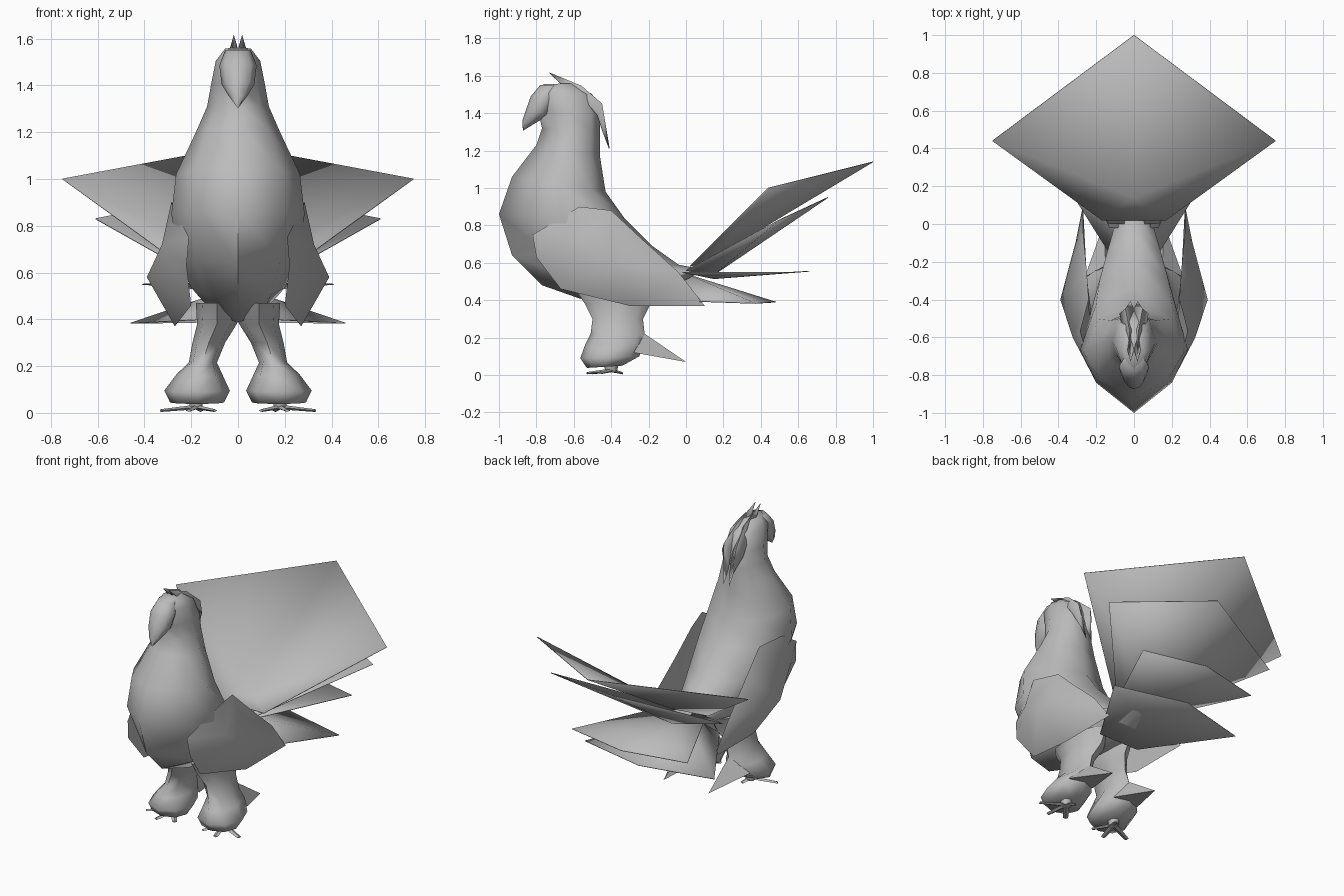
import bpy
import bmesh
from math import sin, cos, pi, radians
from mathutils import Vector

if "Cube" in bpy.data.objects:
    bpy.data.objects.remove(bpy.data.objects["Cube"], do_unlink=True)

GREY = (0.5, 0.5, 0.5, 1)
plumage = bpy.data.materials.new("plain_grey")
plumage.use_nodes = True
plumage.diffuse_color = GREY
bsdf = next(n for n in plumage.node_tree.nodes if n.type == 'BSDF_PRINCIPLED')
bsdf.inputs["Base Color"].default_value = GREY
bsdf.inputs["Roughness"].default_value = 0.8


def finish(name, bm, mirror=False, thick=0, angle=60):
    """Turn a bmesh into a smooth grey object, optionally mirrored in x."""
    bmesh.ops.recalc_face_normals(bm, faces=bm.faces)
    mesh = bpy.data.meshes.new(name)
    bm.to_mesh(mesh)
    bm.free()
    mesh.materials.append(plumage)
    ob = bpy.data.objects.new(name, mesh)
    bpy.context.collection.objects.link(ob)
    bpy.ops.object.select_all(action='DESELECT')
    ob.select_set(True)
    bpy.context.view_layer.objects.active = ob
    bpy.ops.object.shade_smooth_by_angle(angle=radians(angle))
    if thick:
        mod = ob.modifiers.new("thickness", 'SOLIDIFY')
        mod.thickness = thick
        mod.offset = 0
    if mirror:
        ob.modifiers.new("mirror", 'MIRROR')


def loft(name, rings, sides=8, mirror=False, angle=75, keel=0):
    """Skin rings given as (front y, front z, back y, back z, half width, centre x).
    keel sharpens the front of each ring towards a point."""
    bm = bmesh.new()
    loops = []
    for fy, fz, by, bz, w, cx in rings:
        loop = []
        for i in range(sides):
            a = 2 * pi * i / sides
            t = (1 - cos(a)) / 2
            if t < .5:
                t += keel * (min(a, 2 * pi - a) / pi - t)
            loop.append(bm.verts.new((cx + w * sin(a), fy + (by - fy) * t, fz + (bz - fz) * t)))
        loops.append(loop)
    for a, b in zip(loops, loops[1:]):
        for i in range(sides):
            j = (i + 1) % sides
            bm.faces.new((a[i], a[j], b[j], b[i]))
    bm.faces.new(loops[0])
    bm.faces.new(loops[-1])
    finish(name, bm, mirror, angle=angle)


# Body, neck and head in one skin
loft("body", [
    (-.76, 1.555, -.60, 1.56, .055, 0),
    (-.81, 1.51, -.50, 1.50, .095, 0),
    (-.79, 1.41, -.46, 1.40, .115, 0),
    (-.77, 1.32, -.46, 1.30, .132, 0),
    (-.80, 1.23, -.46, 1.17, .18, 0),
    (-.93, 1.06, -.43, 0.98, .265, 0),
    (-1.0, 0.86, -.33, 0.84, .285, 0),
    (-.93, 0.64, -.18, 0.69, .255, 0),
    (-.77, 0.48, -.04, 0.59, .20, 0),
    (-.50, 0.385, .06, 0.57, .15, 0),
    (-.20, 0.40, .13, 0.58, .09, 0),
], keel=.9)

# Hooked beak flowing out of the forehead
loft("beak", [
    (-.78, 1.55, -.66, 1.55, .055, 0),
    (-.83, 1.49, -.68, 1.48, .08, 0),
    (-.855, 1.42, -.73, 1.39, .07, 0),
    (-.875, 1.36, -.80, 1.35, .04, 0),
    (-.872, 1.305, -.866, 1.31, .004, 0),
])


# Folded wings: an outline fanned to an outer bulge and an inner hollow
bm = bmesh.new()
outline = [bm.verts.new(p) for p in [
    (.21, -.82, .75), (.22, -.80, .63), (.20, -.67, .46), (.27, -.30, .37),
    (.27, .10, .37), (.27, -.04, .55), (.25, -.25, .74), (.24, -.40, .88),
    (.285, -.57, .90)]]
bulge = [bm.verts.new(p) for p in [(.325, -.60, .72), (.39, -.40, .58), (.31, -.10, .47)]]
hollow = bm.verts.new((.25, -.28, .58))
n = len(outline)
# which bulge point each outline edge joins
owner = [0, 0, 1, 2, 2, 1, 1, 0, 0]
for i in range(n):
    a, b = outline[i], outline[(i + 1) % n]
    here, nxt = bulge[owner[i]], bulge[owner[(i + 1) % n]]
    bm.faces.new((a, b, here))
    if here != nxt:
        bm.faces.new((here, b, nxt))
    bm.faces.new((b, a, hollow))
finish("wings", bm, mirror=True)


def tail_fan(name, root, base, corner, tip):
    """Pointed sheet of feathers spreading from the rump."""
    bm = bmesh.new()
    r, t = bm.verts.new(root), bm.verts.new(tip)
    bases = []
    for side in (1, -1):
        b, c = [bm.verts.new((side * p[0], p[1], p[2])) for p in (base, corner)]
        bm.faces.new((r, b, c))
        bm.faces.new((r, c, t))
        bases.append(b)
    bm.faces.new((r, *bases))
    finish(name, bm, thick=.004)


# Four tail layers from top to bottom
tail_fan("tail_top", (0, .14, .625), (.17, .02, .58), (.75, .44, 1.0), (0, 1.0, 1.14))
tail_fan("tail_second", (0, .14, .53), (.13, .0, .56), (.61, .50, .83), (0, .76, .95))
tail_fan("tail_third", (0, .15, .515), (.13, -.02, .55), (.41, .57, .55), (0, .66, .555))
tail_fan("tail_bottom", (0, .0, .54), (.14, -.14, .40), (.46, .37, .383), (0, .48, .39))

# Feathered legs
loft("legs", [
    (-.60, 0.47, -.14, 0.47, .09, .09),
    (-.54, 0.38, -.19, 0.38, .085, .09),
    (-.50, 0.30, -.23, 0.30, .07, .125),
    (-.51, 0.22, -.22, 0.21, .06, .15),
    (-.54, 0.16, -.22, 0.17, .098, .165),
    (-.565, 0.09, -.25, 0.10, .14, .175),
    (-.53, 0.038, -.34, 0.05, .115, .175),
], mirror=True)

# Backward feather spur on each leg
bm = bmesh.new()
spur = [bm.verts.new(p) for p in [
    (.15, -.22, .22), (.08, -.28, .12), (.26, -.28, .12), (.16, 0, .07)]]
for i in range(4):
    bm.faces.new([v for k, v in enumerate(spur) if k != i])
finish("leg_spurs", bm, mirror=True, angle=40)

# Feet: thin tapering toes around a short ankle
loft("ankles", [
    (-.44, .06, -.36, .06, .035, .18),
    (-.43, .015, -.37, .015, .03, .18),
], sides=6, mirror=True)
for name, end in (("outer_toes", (.33, -.46)), ("middle_toes", (.21, -.53)),
                  ("inner_toes", (.10, -.50)), ("rear_toes", (.16, -.34))):
    bm = bmesh.new()
    start, stop = Vector((.18, -.40, .025)), Vector((*end, .01))
    side = (stop - start).cross(Vector((0, 0, 1))).normalized()
    loops = []
    for p, w, h in ((start, .02, .01), (stop, .014, .006)):
        loops.append([bm.verts.new(p + side * w * u + Vector((0, 0, h * v)))
                      for u, v in ((-1, 0), (0, 1), (1, 0), (0, -1))])
    for i in range(4):
        j = (i + 1) % 4
        bm.faces.new((loops[0][i], loops[0][j], loops[1][j], loops[1][i]))
    bm.faces.new(loops[0])
    bm.faces.new(loops[1])
    finish(name, bm, mirror=True, angle=30)

# Crest: a pair of drooping feather strips, each folded along its ridge
ridge = [(.018, -.73, 1.615), (.025, -.56, 1.545), (.045, -.45, 1.45), (.02, -.41, 1.21)]
edge = [(.035, -.66, 1.55), (.06, -.56, 1.49), (.075, -.475, 1.39), (.035, -.445, 1.30)]
inner = [(.0, -.66, 1.55), (.0, -.56, 1.51), (.005, -.47, 1.41), (.005, -.44, 1.30)]
bm = bmesh.new()
rows = [[bm.verts.new(p) for p in row] for row in (edge, ridge, inner)]
for a, b in zip(rows, rows[1:]):
    for i in range(3):
        bm.faces.new((a[i], a[i + 1], b[i + 1], b[i]))
finish("crest", bm, mirror=True, thick=.004, angle=40)
